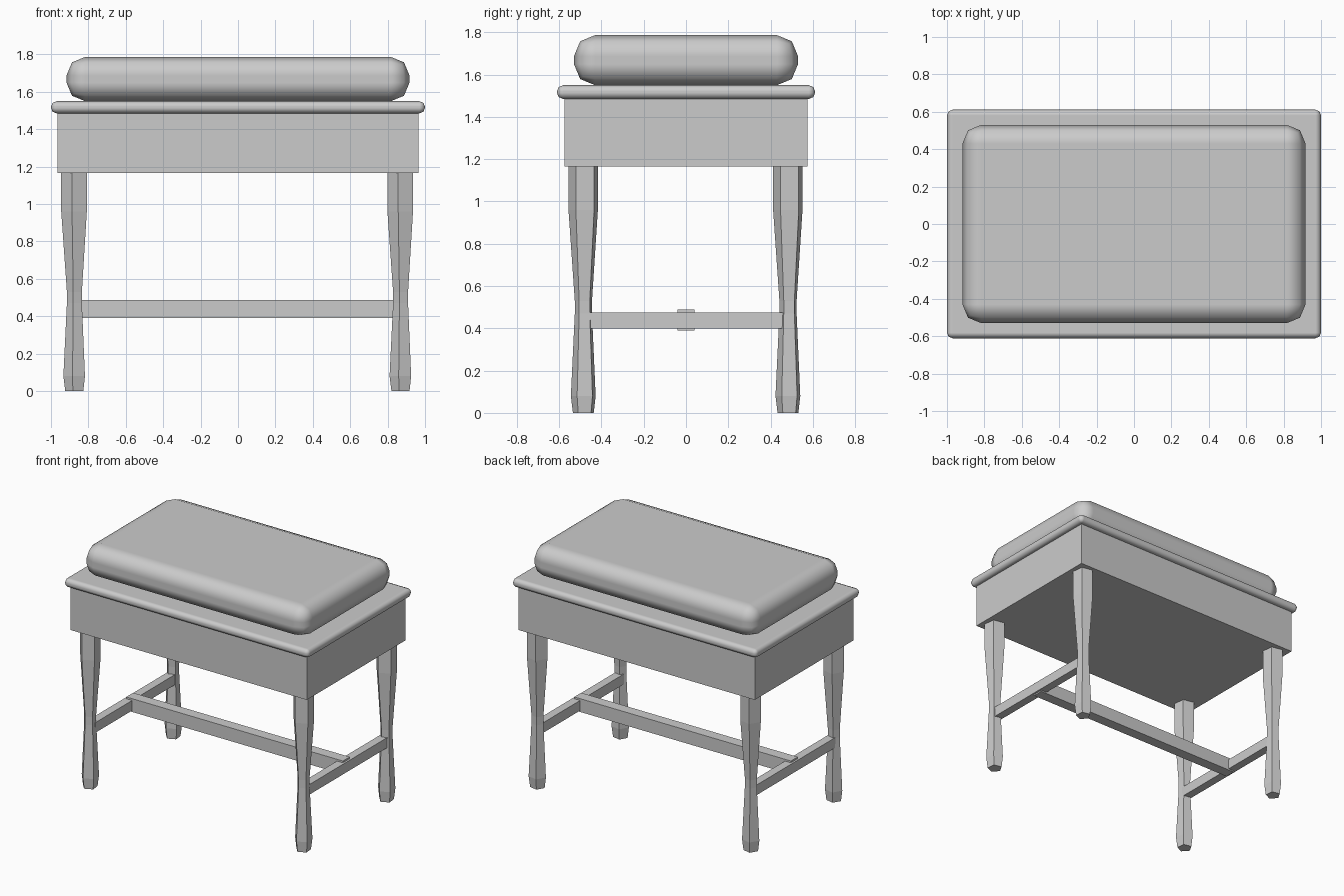
import bpy
import math

cube = bpy.data.objects.get("Cube")
if cube:
    bpy.data.objects.remove(cube, do_unlink=True)

# One plain grey for the whole stool
grey = bpy.data.materials.new("plain grey")
grey.use_nodes = True
GREY = (0.6, 0.6, 0.6, 1)
grey.diffuse_color = GREY
grey.node_tree.nodes["Principled BSDF"].inputs["Base Color"].default_value = GREY


def add_mesh(name, verts, faces):
    mesh = bpy.data.meshes.new(name)
    mesh.from_pydata(verts, [], faces)
    mesh.materials.append(grey)
    obj = bpy.data.objects.new(name, mesh)
    bpy.context.collection.objects.link(obj)
    return obj


def add_box(name, half_x, half_y, z0, z1, x=0):
    """Box centred on y = 0, with optional x offset."""
    verts = [(x + i * half_x, j * half_y, z)
             for z in (z0, z1)
             for i, j in ((-1, -1), (1, -1), (1, 1), (-1, 1))]
    sides = [(k, (k + 1) % 4, (k + 1) % 4 + 4, k + 4) for k in range(4)]
    return add_mesh(name, verts, [(3, 2, 1, 0), (4, 5, 6, 7)] + sides)


def round_edges(obj, width):
    """Two-step rounded edges with smooth shading."""
    bevel = obj.modifiers.new("rounded edges", 'BEVEL')
    bevel.width = width
    bevel.segments = 2
    bevel.harden_normals = True
    obj.data.polygons.foreach_set("use_smooth", [True] * len(obj.data.polygons))


def add_leg(name, x, y):
    """Five-sided leg following a waisted profile."""
    profile = [(0.052, 0), (0.062, 0.08), (0.043, 0.47),
               (0.043, 0.53), (0.0735, 0.96), (0.0735, 1.17)]
    n = 5
    turn = math.radians(186)
    verts = [(x + r * math.cos(turn + math.tau * k / n),
              y + r * math.sin(turn + math.tau * k / n), z)
             for r, z in profile for k in range(n)]
    faces = [(i * n + k, i * n + (k + 1) % n,
              (i + 1) * n + (k + 1) % n, (i + 1) * n + k)
             for i in range(len(profile) - 1) for k in range(n)]
    faces.append(tuple(reversed(range(n))))
    faces.append(tuple(range(len(verts) - n, len(verts))))
    add_mesh(name, verts, faces)


# Seat: apron box, moulded board and padded cushion
add_box("apron", 0.965, 0.575, 1.165, 1.487)
round_edges(add_box("seat_board", 1.0, 0.611, 1.485, 1.55), 0.03)
round_edges(add_box("cushion", 0.917, 0.53, 1.55, 1.787), 0.1)

# Legs and side stretchers
for side, sx in (("right", -1), ("left", 1)):
    for end, sy in (("front", -1), ("back", 1)):
        add_leg(f"{end}_{side}_leg", sx * 0.872, sy * 0.484)
    add_box(f"{side}_stretcher", 0.031, 0.47, 0.40, 0.475, sx * 0.868)

# Long stretcher between the side stretchers
add_box("centre_stretcher", 0.885, 0.04, 0.39, 0.488)
